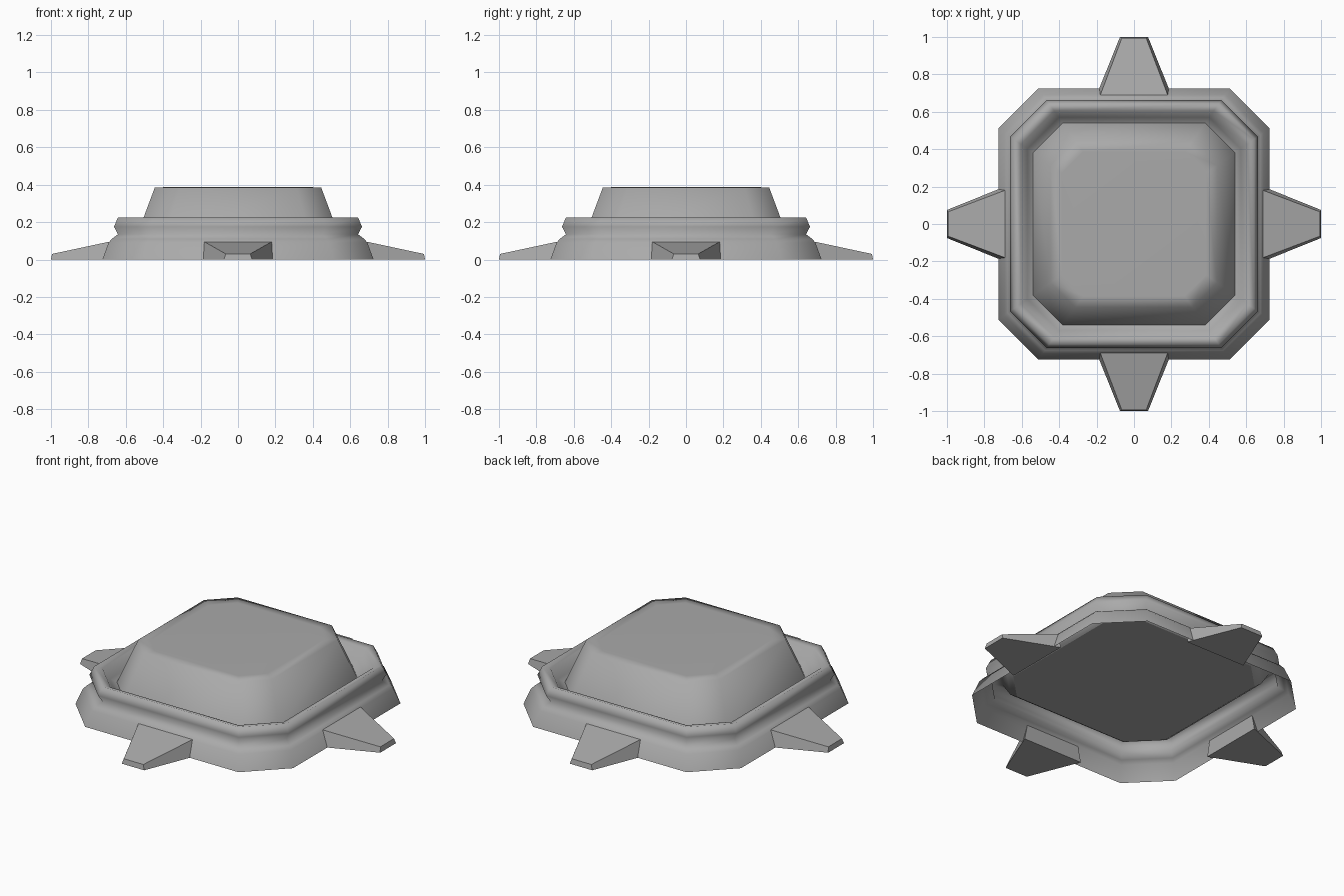
import bpy, bmesh
from math import radians
from mathutils import Matrix

cube = bpy.data.objects.get("Cube")
if cube:
    bpy.data.objects.remove(cube, do_unlink=True)

grey = bpy.data.materials.new("plain_grey")
grey.use_nodes = True
grey.diffuse_color = (0.4, 0.4, 0.4, 1)
bsdf = next(n for n in grey.node_tree.nodes if n.type == 'BSDF_PRINCIPLED')
bsdf.inputs["Base Color"].default_value = (0.4, 0.4, 0.4, 1)


def octagon(bm, half, z):
    """Ring of eight vertices: a square with cut corners."""
    c = half * 0.705
    pts = [(half, -c), (half, c), (c, half), (-c, half),
           (-half, c), (-half, -c), (-c, -half), (c, -half)]
    return [bm.verts.new((x, y, z)) for x, y in pts]


def finish(bm, name, angle):
    mesh = bpy.data.meshes.new(name)
    bm.to_mesh(mesh)
    bm.free()
    mesh.materials.append(grey)
    obj = bpy.data.objects.new(name, mesh)
    bpy.context.collection.objects.link(obj)
    bpy.ops.object.select_all(action='DESELECT')
    obj.select_set(True)
    bpy.context.view_layer.objects.active = obj
    if angle:
        bpy.ops.object.shade_smooth_by_angle(angle=radians(angle))
    return obj


def stack(name, profile, angle, cap=False):
    """Bridge octagons along a profile of (half width, height)."""
    bm = bmesh.new()
    rings = [octagon(bm, h, z) for h, z in profile]
    for a, b in zip(rings, rings[1:]):
        for i in range(8):
            j = (i + 1) % 8
            bm.faces.new((a[i], a[j], b[j], b[i]))
    if cap:
        bm.faces.new(rings[-1])
    return finish(bm, name, angle)


# Open skirt with grooved rim and inner trough
stack("base_rim", [(0.725, 0), (0.692, 0.09), (0.675, 0.11), (0.642, 0.135),
                   (0.663, 0.175), (0.642, 0.225), (0.605, 0.215),
                   (0.57, 0.15), (0.54, 0.13)], 100)

# Raised centre with a softened top edge
stack("raised_centre", [(0.54, 0.13), (0.445, 0.385), (0.385, 0.387)], 100, cap=True)

# Flat underside of the raised centre
bm = bmesh.new()
bm.faces.new(reversed(octagon(bm, 0.54, 0.13)))
finish(bm, "underside_plate", 0)

# Four tapered feet, one on each side
for k, side in enumerate(("front", "left", "back", "right")):
    bm = bmesh.new()
    sections = [(-0.69, 0.2, 0.18, 0.095), (-1.0, 0.075, 0.065, 0.03)]
    root, tip = [
        [bm.verts.new(p) for p in ((-low, y, 0), (low, y, 0),
                                   (top, y + h * 0.2 * (y < -0.9), h), (-top, y + h * 0.2 * (y < -0.9), h))]
        for y, low, top, h in sections]
    for i in range(4):
        j = (i + 1) % 4
        bm.faces.new((root[i], root[j], tip[j], tip[i]))
    bm.faces.new(root)
    bm.faces.new(tip)
    bmesh.ops.recalc_face_normals(bm, faces=bm.faces)
    bm.transform(Matrix.Rotation(radians(90 * k), 4, 'Z'))
    finish(bm, side + "_foot", 30)
